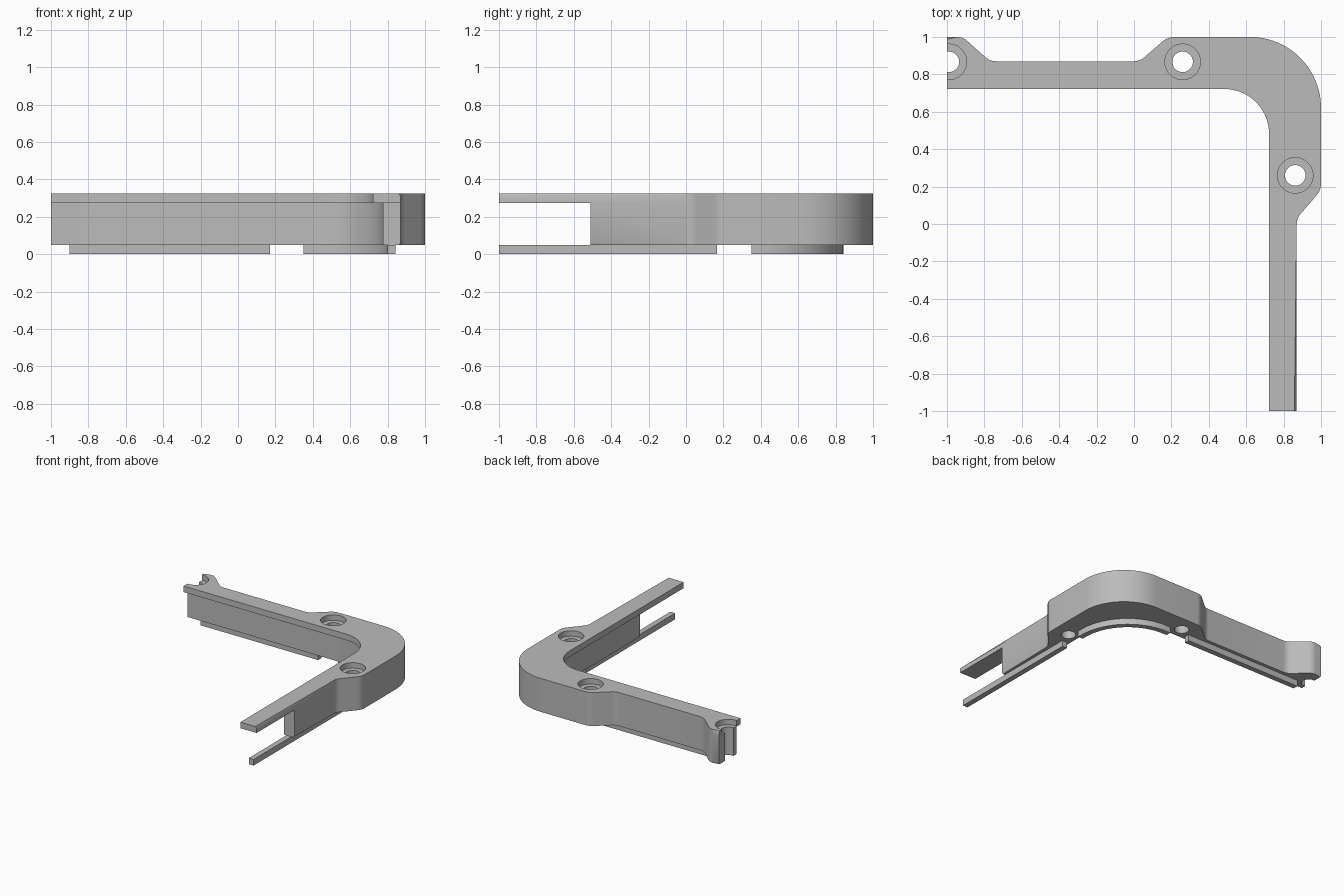
import bpy, bmesh, math
from mathutils import Vector

if "Cube" in bpy.data.objects:
    bpy.data.objects.remove(bpy.data.objects["Cube"], do_unlink=True)

grey = bpy.data.materials.new("plain grey")
grey.use_nodes = True
grey.diffuse_color = (0.5, 0.5, 0.5, 1)
grey.node_tree.nodes["Principled BSDF"].inputs["Base Color"].default_value = (0.5, 0.5, 0.5, 1)


def rounded(points, steps=6):
    """Open path of (x, y) or (x, y, radius) corners turned into rounded points."""
    out = []
    for i, p in enumerate(points):
        here = Vector(p[:2])
        if len(p) == 2:
            out.append(here)
            continue
        a = (Vector(points[i - 1][:2]) - here).normalized()
        b = (Vector(points[i + 1][:2]) - here).normalized()
        half = a.angle(b) / 2
        reach = p[2] / math.tan(half)
        centre = here + (a + b).normalized() * p[2] / math.sin(half)
        start, end = here + a * reach - centre, here + b * reach - centre
        n = steps * 4 if p[2] > 0.2 else steps
        for k in range(n + 1):
            out.append(centre + start.slerp(end, k / n).normalized() * p[2])
    return out


def finish(name, bm):
    bmesh.ops.recalc_face_normals(bm, faces=bm.faces)
    mesh = bpy.data.meshes.new(name)
    bm.to_mesh(mesh)
    bm.free()
    mesh.materials.append(grey)
    obj = bpy.data.objects.new(name, mesh)
    bpy.context.collection.objects.link(obj)
    return obj


def smooth(obj):
    bpy.ops.object.select_all(action="DESELECT")
    obj.select_set(True)
    bpy.context.view_layer.objects.active = obj
    bpy.ops.object.shade_smooth_by_angle(angle=math.radians(30))


def prism(name, outer, inner, z0, z1, chamfer_z=None):
    """Extrude the outline; chamfer only its outer rim at one height."""
    bm = bmesh.new()
    outline = outer + inner
    low = [bm.verts.new((p.x, p.y, z0)) for p in outline]
    high = [bm.verts.new((p.x, p.y, z1)) for p in outline]
    bm.faces.new(low)
    bm.faces.new(high)
    for i in range(len(outline)):
        j = (i + 1) % len(outline)
        bm.faces.new((low[i], low[j], high[j], high[i]))
    if chamfer_z is not None:
        rim = set((high if chamfer_z == z1 else low)[:len(outer)])
        edges = [e for e in bm.edges if all(v in rim for v in e.verts)]
        bmesh.ops.bevel(bm, geom=edges, offset=0.013, segments=1,
                        affect="EDGES", clamp_overlap=True)
    return finish(name, bm)


def pin_cutter(x, y):
    """Stepped pin for a counterbored screw hole."""
    bm = bmesh.new()
    rings = []
    for r, z in ((0.055, -0.1), (0.055, 0.28), (0.095, 0.28), (0.095, 0.5)):
        rings.append([bm.verts.new((x + r * math.cos(k * math.tau / 40),
                                    y + r * math.sin(k * math.tau / 40), z))
                      for k in range(40)])
    for a, b in zip(rings, rings[1:]):
        for k in range(40):
            j = (k + 1) % 40
            bm.faces.new((a[k], a[j], b[j], b[k]))
    bm.faces.new(rings[0])
    bm.faces.new(rings[-1])
    return finish("hole_cutter", bm)


def outer_edge(end_y):
    return rounded([(-1, 1), (-0.915, 1, 0.08), (-0.77, 0.87, 0.08),
                    (0.03, 0.87, 0.08), (0.18, 1, 0.1), (1, 1, 0.38),
                    (1, 0.18, 0.1), (0.87, 0.03, 0.08), (0.87, end_y)])


def inner_edge(end_y, offset, radius):
    return rounded([(offset, end_y), (offset, offset, radius), (-1, offset)])


# Top plate with an inner lip, and the wall below it
plate = prism("top_plate", outer_edge(-1), inner_edge(-1, 0.722, 0.24),
              0.275, 0.325, chamfer_z=0.325)
wall = prism("wall", outer_edge(-0.51), inner_edge(-0.51, 0.775, 0.39),
             0.05, 0.275, chamfer_z=0.05)

# Counterbored screw holes, the left one cut in half by the end
for x, y in ((-0.99, 0.867), (0.26, 0.867), (0.862, 0.26)):
    cutter = pin_cutter(x, y)
    for part in (plate, wall):
        mod = part.modifiers.new("hole", "BOOLEAN")
        mod.operation = "DIFFERENCE"
        mod.solver = "EXACT"
        mod.object = cutter
        bpy.context.view_layer.objects.active = part
        bpy.ops.object.modifier_apply(modifier=mod.name)
    bpy.data.objects.remove(cutter, do_unlink=True)

# Locating ribs under the wall, broken at the screw holes
LOW, HIGH = 0.798, 0.842


def straight(name, a, b, along_y):
    pts = [Vector((a, LOW)), Vector((b, LOW)), Vector((b, HIGH)), Vector((a, HIGH))]
    if along_y:
        pts = [p.yx for p in pts]
    return prism(name, pts, [], 0, 0.05)


back_rib = straight("back_rib", -0.9, 0.17, False)
side_rib = straight("side_rib", -1, 0.165, True)
corner_rib = prism("corner_rib",
                   rounded([(0.35, HIGH), (HIGH, HIGH, 0.457), (HIGH, 0.35)]),
                   rounded([(LOW, 0.35), (LOW, LOW, 0.413), (0.35, LOW)]), 0, 0.05)

for part in (plate, wall, back_rib, side_rib, corner_rib):
    smooth(part)
